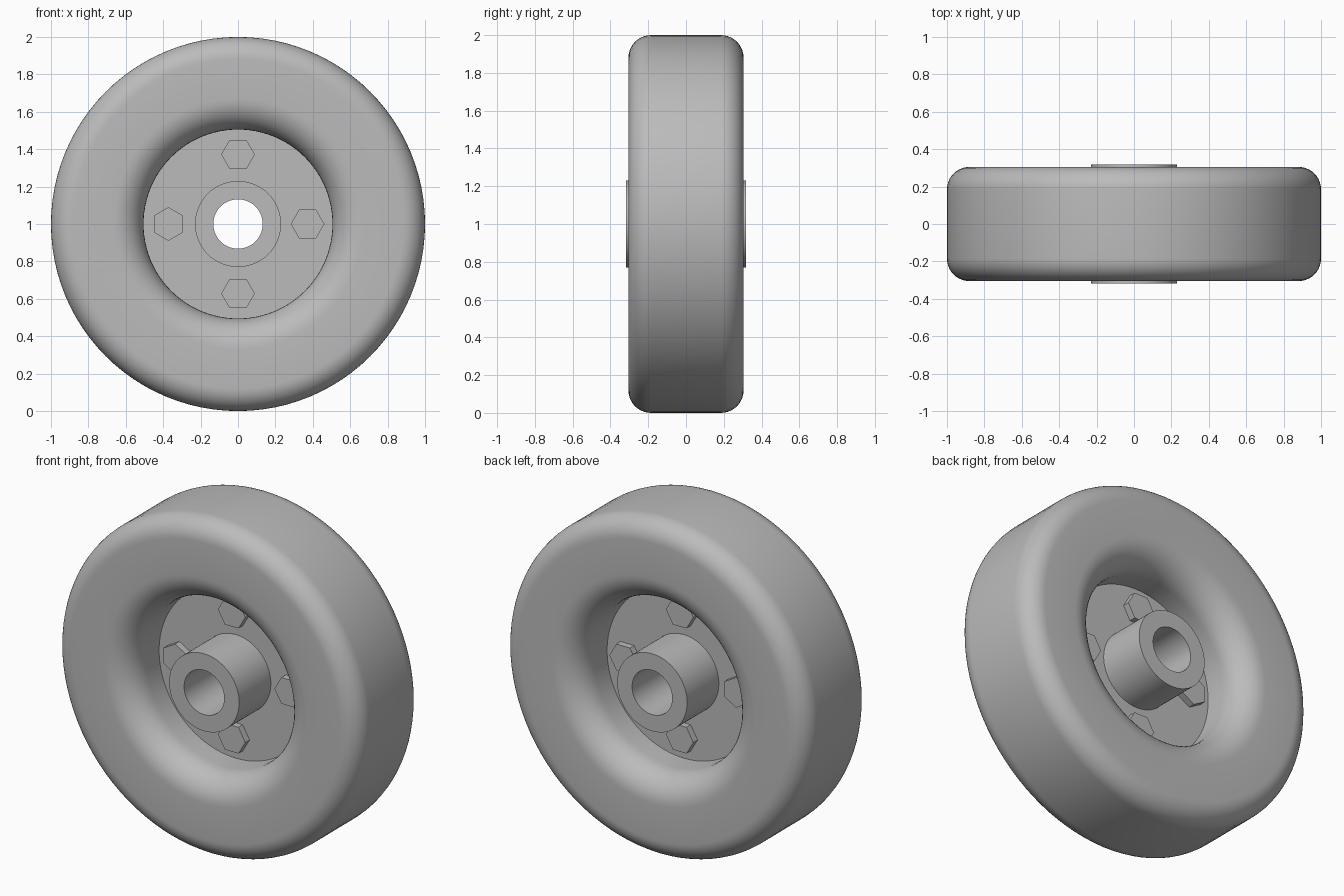
import bpy
import bmesh
from math import sin, cos, pi, radians

cube = bpy.data.objects.get("Cube")
if cube:
    bpy.data.objects.remove(cube)

grey = bpy.data.materials.new("plain grey")
grey.use_nodes = True
colour = (0.5, 0.5, 0.5, 1)
grey.diffuse_color = colour
grey.node_tree.nodes["Principled BSDF"].inputs["Base Color"].default_value = colour

AXLE = 1.0
RIM, OUTER, HALF_WIDTH = 0.505, 1.0, 0.305
INNER_FILLET, OUTER_FILLET = 0.165, 0.12
HUB, BORE, HUB_HALF = 0.23, 0.132, 0.318
WEB_HALF, BOLT_HALF = 0.02, 0.06


def finish(name, bm):
    bmesh.ops.recalc_face_normals(bm, faces=bm.faces)
    mesh = bpy.data.meshes.new(name)
    bm.to_mesh(mesh)
    bm.free()
    mesh.materials.append(grey)
    obj = bpy.data.objects.new(name, mesh)
    obj.location.z = AXLE
    bpy.context.collection.objects.link(obj)
    bpy.ops.object.select_all(action="DESELECT")
    obj.select_set(True)
    bpy.context.view_layer.objects.active = obj
    bpy.ops.object.shade_smooth_by_angle(angle=radians(30))
    return obj


def lathe(name, profile, segments=96):
    """Revolve a closed (radius, y) profile about the axle."""
    bm = bmesh.new()
    rings = []
    for i in range(segments):
        a = 2 * pi * i / segments
        rings.append([bm.verts.new((r * cos(a), y, r * sin(a))) for r, y in profile])
    n = len(profile)
    for i in range(segments):
        near, far = rings[i], rings[(i + 1) % segments]
        for j in range(n):
            k = (j + 1) % n
            bm.faces.new((near[j], near[k], far[k], far[j]))
    return finish(name, bm)


def fillet(r, y, radius, start, steps=10):
    """Quarter arc about (r, y), running clockwise from the start angle."""
    angles = [start - pi / 2 * i / steps for i in range(steps + 1)]
    return [(r + radius * cos(a), y + radius * sin(a)) for a in angles]


# Tyre: rounded tread shoulders and wide rounded inner lips
half = fillet(RIM + INNER_FILLET, HALF_WIDTH - INNER_FILLET, INNER_FILLET, pi)
half += fillet(OUTER - OUTER_FILLET, HALF_WIDTH - OUTER_FILLET, OUTER_FILLET, pi / 2)
lathe("tyre", half + [(r, -y) for r, y in reversed(half)])


# Web disc and hub tube
def tube(name, inner, outer, depth):
    lathe(name, [(inner, depth), (outer, depth), (outer, -depth), (inner, -depth)])


tube("web_disc", HUB - 0.01, RIM + 0.01, WEB_HALF)
tube("hub", BORE, HUB, HUB_HALF)

# Hexagonal bolts, showing a head on both sides of the web
for name, dx, dz, turn in (("left", 1, 0, 0), ("right", -1, 0, pi / 2),
                           ("top", 0, 1, 0), ("bottom", 0, -1, 0)):
    bm = bmesh.new()
    ends = []
    for y in (-BOLT_HALF, BOLT_HALF):
        ends.append([bm.verts.new((0.372 * dx + 0.09 * cos(turn + i * pi / 3), y,
                                   0.372 * dz + 0.09 * sin(turn + i * pi / 3)))
                     for i in range(6)])
        bm.faces.new(ends[-1])
    for i in range(6):
        k = (i + 1) % 6
        bm.faces.new((ends[0][i], ends[0][k], ends[1][k], ends[1][i]))
    finish(name + "_bolt", bm)
